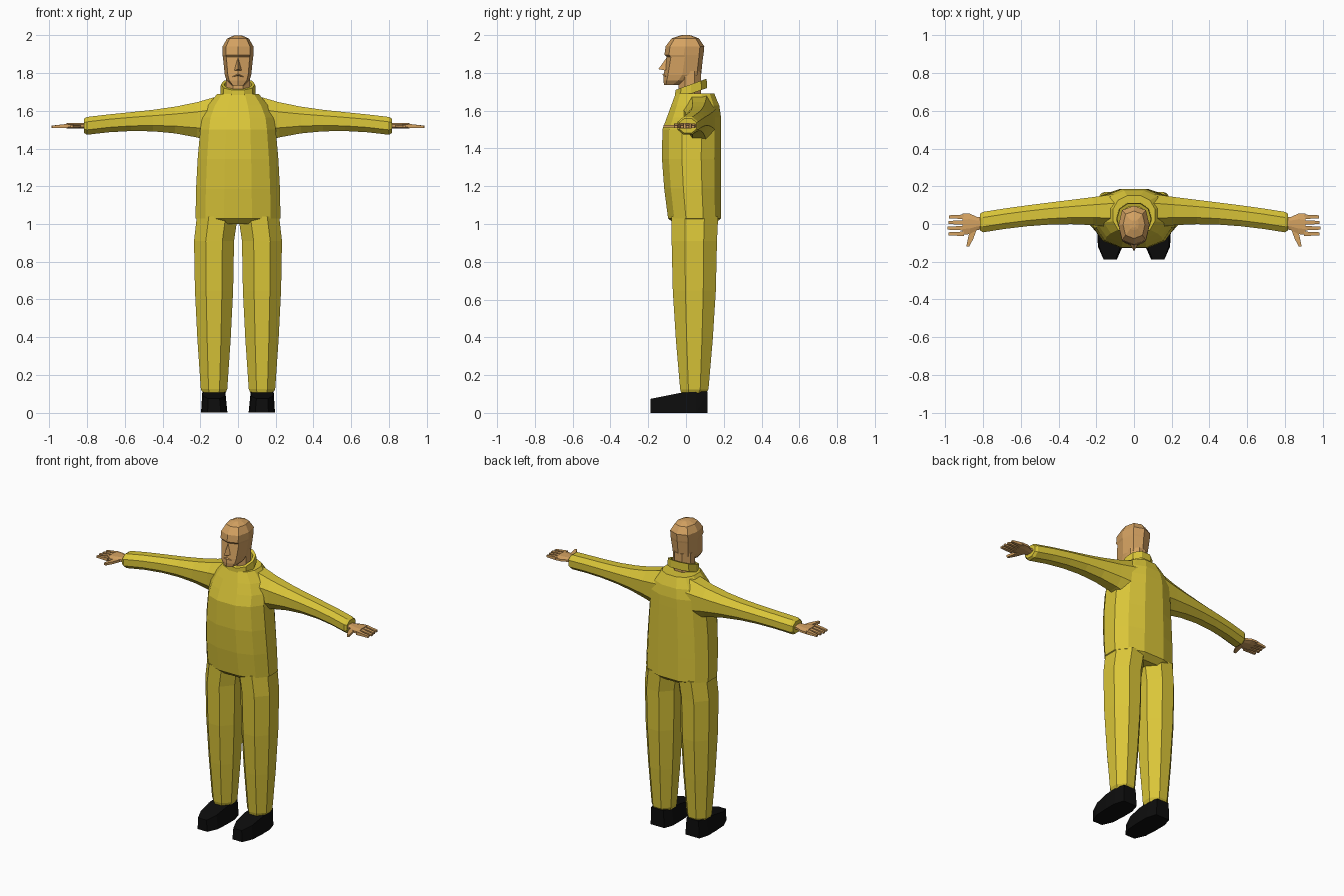
import bpy, bmesh, math
from math import sin, cos, pi, copysign
from mathutils import Vector

cube = bpy.data.objects.get("Cube")
if cube:
    bpy.data.objects.remove(cube, do_unlink=True)


def material(name, colour):
    mat = bpy.data.materials.new(name)
    mat.use_nodes = True
    mat.diffuse_color = (*colour, 1)
    shader = mat.node_tree.nodes["Principled BSDF"]
    shader.inputs["Base Color"].default_value = (*colour, 1)
    shader.inputs["Roughness"].default_value = 0.8
    return mat


YELLOW = material("yellow cloth", (0.7, 0.56, 0.04))
SKIN = material("skin", (0.66, 0.36, 0.12))
BLACK = material("black leather", (0.004, 0.004, 0.004))


def finish(name, bm, mat):
    bmesh.ops.recalc_face_normals(bm, faces=bm.faces)
    mesh = bpy.data.meshes.new(name)
    bm.to_mesh(mesh)
    bm.free()
    mesh.materials.append(mat)
    obj = bpy.data.objects.new(name, mesh)
    bpy.context.collection.objects.link(obj)


def loft(name, rings, mat, caps=True):
    """Skin a row of rings that have the same number of points."""
    bm = bmesh.new()
    loops = [[bm.verts.new(point) for point in ring] for ring in rings]
    for lower, upper in zip(loops, loops[1:]):
        for i in range(len(lower)):
            bm.faces.new((lower[i - 1], lower[i], upper[i], upper[i - 1]))
    if caps:
        bm.faces.new(loops[0])
        bm.faces.new(loops[-1])
    finish(name, bm, mat)


def hull(name, points, mat):
    bm = bmesh.new()
    for point in points:
        bm.verts.new(point)
    bmesh.ops.convex_hull(bm, input=bm.verts)
    finish(name, bm, mat)


def polygon(half_u, half_v, sides, turn, power):
    """Closed outline reaching the given half sizes; low power is squarer."""
    angles = [2 * pi * (i + turn) / sides for i in range(sides)]
    unit = [[copysign(abs(f(a)) ** power, f(a)) for f in (cos, sin)] for a in angles]
    reach = max(u for u, v in unit)
    return [(u / reach * half_u, v / reach * half_v) for u, v in unit]


def level(z, half, front, back, x=0, sides=8, turn=0.5, power=1, tilt=0):
    """Horizontal ring between a front and a back depth."""
    middle = (front + back) / 2
    return [Vector((x + u, middle + v, z + tilt * (middle + v)))
            for u, v in polygon(half, (back - front) / 2, sides, turn, power)]


def upright(x, y, z, deep, tall, sides=8, power=0.9):
    """Ring standing across an arm."""
    return [Vector((x, y + u, z + v)) for u, v in polygon(deep, tall, sides, 0.5, power)]


def steps(count):
    return [i / count for i in range(count + 1)]


def mix(a, b, t):
    return a + (b - a) * t


# Torso: closed crotch, bulging belly, then chest rounding into the neck
style = dict(sides=12, power=0.85)
rings = [level(1, 0.17, -0.06, 0.15, **style)]
for t in steps(3):
    rings.append(level(mix(1.03, 1.5, t), 0.225 - 0.025 * t * t,
                       -0.095 - 0.033 * sin(2 * t), 0.186, **style))
for t in steps(3)[1:]:
    rings.append(level(mix(1.5, 1.69, t), mix(0.2, 0.11, t * t),
                       mix(-0.125, -0.055, t), mix(0.187, 0.15, t ** 3), **style))
loft("torso", rings, YELLOW)

# Stand-up collar, tilted down at the front, with a hollow inside
collar = [(1.68, 0), (1.73, 0.003), (1.73, 0.02), (1.68, 0.02)]
loft("collar", [level(z, 0.094 - d, d - 0.063, 0.116 - d, sides=10, turn=0,
                      power=0.9, tilt=0.36) for z, d in collar], YELLOW, caps=False)

# Neck, then the head with jaw, brow ledge and domed crown
loft("neck", [level(z, 0.063, -0.04, 0.08) for z in (1.66, 1.81)], SKIN)
style = dict(turn=0, power=0.75)
face = [(1.735, 0.035, -0.116, -0.03), (1.76, 0.06, -0.12, 0.04),
        (1.79, 0.07, -0.118, 0.08), (1.884, 0.08, -0.102, 0.09),
        (1.896, 0.082, -0.114, 0.093)]
rings = [level(*row, **style) for row in face]
for t in (0, pi / 4, 0.4 * pi):
    size = cos(t)
    rings.append(level(1.94 + 0.06 * sin(t), 0.082 * size, -0.108 * size,
                       0.097 * size, **style))
rings.append(level(2, 0.01, -0.02, 0.02, **style))
loft("head", rings, SKIN)


def facial_wedge(name, top, tip, base, half, drop):
    """Pointed ridge growing out of the face."""
    low = base - drop
    hull(name, [(0, -0.1, top), (0, tip, base), (0, -0.1, low),
                (half, -0.108, low), (-half, -0.108, low)], SKIN)


facial_wedge("nose", 1.885, -0.146, 1.82, 0.02, 0.008)
facial_wedge("lips", 1.805, -0.128, 1.79, 0.03, 0.01)

for s, side in ((1, "left_"), (-1, "right_")):
    # Sleeve sweeps forward and thins quickly away from the shoulder
    rings = []
    for t in steps(6):
        flare = (1 - t) ** 3
        rings.append(upright(s * mix(0.1, 0.8, t), 0.07 - 0.06 * t * t,
                             1.552 - 0.032 * t ** 3, 0.054 + 0.035 * flare,
                             0.047 + 0.08 * flare))
    rings.append(upright(s * 0.815, 0.01, 1.52, 0.045, 0.038))
    loft(side + "sleeve", rings, YELLOW)

    # Palm widens from the wrist to the knuckles
    palm = [(0.79, 0.032), (0.83, 0.034), (0.87, 0.054), (0.91, 0.057)]
    loft(side + "palm", [upright(s * x, mix(0.04, -0.005, x), 1.52, deep, 0.014)
                         for x, deep in palm], SKIN)
    for i, finger in enumerate(("index", "middle", "ring", "little")):
        y = 0.03 * i - 0.052
        tip = 0.988 - 0.004 * abs(i - 1)
        loft(side + finger + "_finger",
             [upright(s * 0.9, y, 1.52, 0.012, 0.011, sides=4),
              upright(s * tip, y, 1.515, 0.008, 0.006, sides=4)], SKIN)
    thumb = [(0.83, -0.02), (0.87, -0.03), (0.852, -0.08), (0.878, -0.08),
             (0.874, -0.12), (0.888, -0.118)]
    hull(side + "thumb", [(s * x, y, z) for x, y in thumb for z in (1.51, 1.525)], SKIN)

    # Trouser leg: turned-in hem, swelling to the hip, tucked into the torso
    rings = [level(0.105, 0.06, -0.025, 0.105, s * 0.126)]
    for t in steps(3):
        swell = sin(t * pi / 2)
        deep = 0.075 + 0.045 * swell
        rings.append(level(mix(0.125, 0.91, t), 0.07 + 0.036 * swell,
                           0.044 - deep, 0.044 + deep, s * 0.127))
    rings.append(level(1.04, 0.108, -0.078, 0.17, s * 0.11))
    loft(side + "trouser_leg", rings, YELLOW)

    # Shoe: flat sole with a slightly narrower upper sloping to the toe
    sole = [(0.05, 0.115), (0.07, 0.05), (0.07, -0.03), (0.065, -0.12), (0.035, -0.188)]
    points = []
    for x, y in sole:
        for d in (x, -x):
            points.append((s * (0.126 + d), y, 0))
            points.append((s * (0.128 + 0.87 * d), y, 0.112 + 0.2 * min(y, 0)))
    hull(side + "shoe", points, BLACK)
